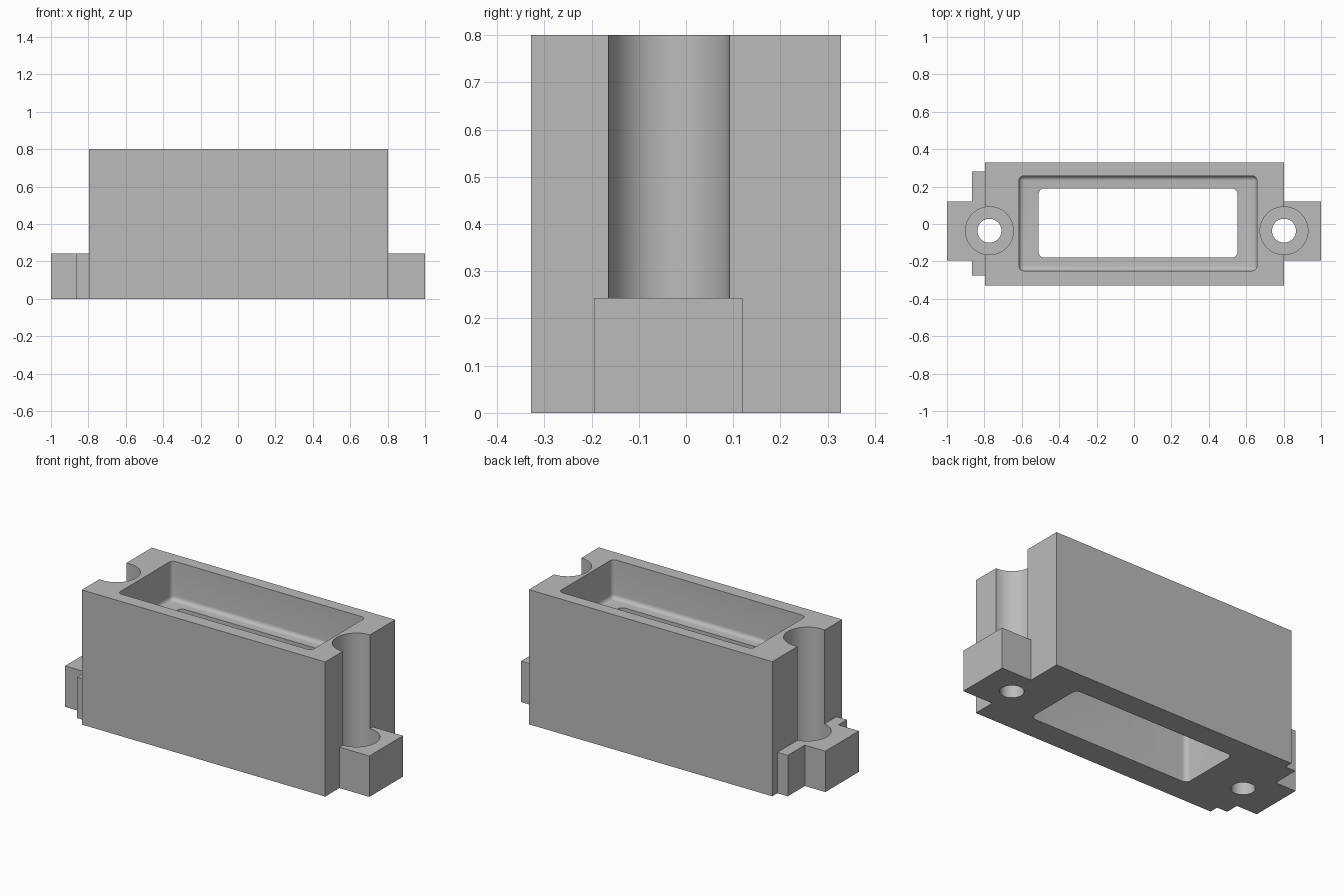
import bpy
import bmesh

cube = bpy.data.objects.get("Cube")
if cube:
    bpy.data.objects.remove(cube, do_unlink=True)

grey = bpy.data.materials.new("plain grey")
grey.use_nodes = True
colour = (0.5, 0.5, 0.5, 1)
grey.diffuse_color = colour
grey.node_tree.nodes["Principled BSDF"].inputs["Base Color"].default_value = colour

BODY_X, BODY_Y, HEIGHT = (-0.797, 0.803), (-0.328, 0.328), 0.8
FLANGE_Y, FLANGE_TOP = (-0.195, 0.12), 0.243
SCREW_Y = -0.036


def add_object(name, bm):
    mesh = bpy.data.meshes.new(name)
    bmesh.ops.recalc_face_normals(bm, faces=bm.faces)
    bm.to_mesh(mesh)
    bm.free()
    mesh.materials.append(grey)
    ob = bpy.data.objects.new(name, mesh)
    bpy.context.collection.objects.link(ob)
    return ob


def box(name, x, y, z, radius=0, round_floor=False):
    """Box from ranges, with optional rounded upright and bottom edges."""
    bm = bmesh.new()
    bmesh.ops.create_cube(bm, size=1)
    for v in bm.verts:
        v.co = [r[0] if c < 0 else r[1] for c, r in zip(v.co, (x, y, z))]
    if radius:
        edges = []
        for e in bm.edges:
            a, b = (v.co.z for v in e.verts)
            if abs(a - b) > 0.01 or (round_floor and max(a, b) < z[0] + 0.01):
                edges.append(e)
        bmesh.ops.bevel(bm, geom=edges, offset=radius, segments=6,
                        profile=0.5, affect='EDGES')
    return add_object(name, bm)


def cylinder(name, x, radius, z):
    bm = bmesh.new()
    bmesh.ops.create_cone(bm, cap_ends=True, segments=64, radius1=radius,
                          radius2=radius, depth=z[1] - z[0])
    bmesh.ops.translate(bm, verts=bm.verts, vec=(x, SCREW_Y, sum(z) / 2))
    return add_object(name, bm)


def combine(target, other, operation):
    mod = target.modifiers.new(other.name, 'BOOLEAN')
    mod.operation = operation
    mod.solver = 'EXACT'
    mod.object = other
    bpy.context.view_layer.objects.active = target
    bpy.ops.object.modifier_apply(modifier=mod.name)
    bpy.data.objects.remove(other, do_unlink=True)


# Main block with mounting flanges and the side lip
housing = box("housing", BODY_X, BODY_Y, (0, HEIGHT))
combine(housing, box("mounting_flanges", (-1, 1), FLANGE_Y, (0, FLANGE_TOP)), 'UNION')
combine(housing, box("left_lip", (-0.865, -0.5), (-0.275, 0.28), (0, FLANGE_TOP)), 'UNION')

# Rounded pocket from the top and window through the floor
combine(housing, box("pocket_cutter", (-0.615, 0.657), (-0.25, 0.257), (0.57, 1),
                     0.025, True), 'DIFFERENCE')
combine(housing, box("window_cutter", (-0.51, 0.553), (-0.18, 0.19), (-0.1, 0.7),
                     0.03), 'DIFFERENCE')

# Screw head channels and screw holes
for x in (-0.773, 0.802):
    combine(housing, cylinder("channel_cutter", x, 0.128, (0.12, 1)), 'DIFFERENCE')
    combine(housing, cylinder("hole_cutter", x, 0.064, (-0.1, 0.5)), 'DIFFERENCE')

bpy.ops.object.select_all(action='DESELECT')
housing.select_set(True)
bpy.context.view_layer.objects.active = housing
bpy.ops.object.shade_smooth_by_angle()
